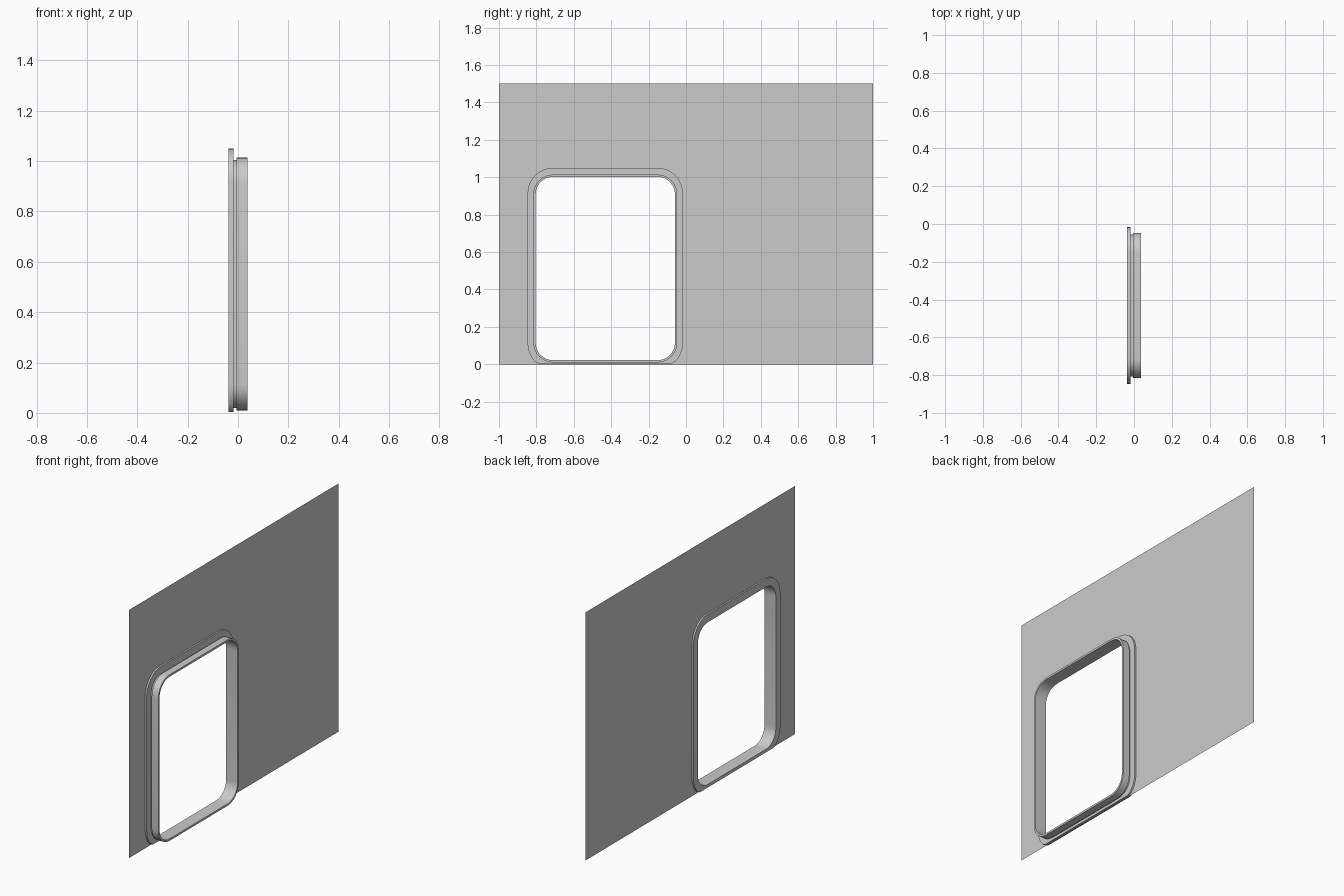
import bpy, bmesh, math

if "Cube" in bpy.data.objects:
    bpy.data.objects.remove(bpy.data.objects["Cube"])

SEG = 8  # segments per rounded corner


def ring(x, y0, y1, z0, z1, r, floor=0.003):
    """Rounded rectangle in the YZ plane, corner by corner, flattened at the floor."""
    pts = []
    centres = [(y1 - r, z1 - r), (y0 + r, z1 - r), (y0 + r, z0 + r), (y1 - r, z0 + r)]
    for k, (cy, cz) in enumerate(centres):
        for i in range(SEG + 1):
            a = math.pi / 2 * (k + i / SEG)
            pts.append((x, cy + r * math.cos(a), max(floor, cz + r * math.sin(a))))
    return pts


def inset(x, d):
    """Ring offset inwards by d from the outside of the door sleeve."""
    return ring(x, -0.816 + d, -0.047 - d, 0.010 + d, 1.014 - d, 0.105 - d)


def flange(x):
    return ring(x, -0.847, -0.017, -0.025, 1.05, 0.135)


def add_object(name, bm):
    bmesh.ops.recalc_face_normals(bm, faces=bm.faces[:])
    me = bpy.data.meshes.new(name)
    bm.to_mesh(me)
    bm.free()
    ob = bpy.data.objects.new(name, me)
    bpy.context.collection.objects.link(ob)
    return ob


# Door frame: closed stepped profile swept around the opening
bm = bmesh.new()
profile = [flange(-0.038), flange(-0.018),               # wide flange
           inset(-0.018, 0.009), inset(-0.006, 0.009),   # groove
           inset(-0.006, 0.0), inset(0.038, 0.0),        # sleeve
           inset(0.038, 0.012), inset(-0.038, 0.012)]    # inner lining
rings = [[bm.verts.new(p) for p in pts] for pts in profile]
n = len(rings[0])
for a, b in zip(rings, rings[1:] + rings[:1]):
    for i in range(n):
        j = (i + 1) % n
        bm.faces.new((a[i], a[j], b[j], b[i]))
frame = add_object("door_frame", bm)
bpy.context.view_layer.objects.active = frame
frame.select_set(True)
bpy.ops.object.shade_smooth_by_angle(angle=math.radians(30))

# Wall: single thin sheet with the doorway cut out
WALL_X = -0.028
bm = bmesh.new()
hole = [bm.verts.new(p) for p in inset(WALL_X, 0.004)]
corners = [bm.verts.new((WALL_X, y, z)) for y, z in ((1, 1.5), (-1, 1.5), (-1, 0), (1, 0))]
for k in range(4):
    s = k * (SEG + 1)
    for i in range(s, s + SEG):
        bm.faces.new((hole[i], corners[k], hole[i + 1]))
    bm.faces.new((hole[s + SEG], corners[k], corners[(k + 1) % 4], hole[(s + SEG + 1) % n]))
add_object("wall", bm)
